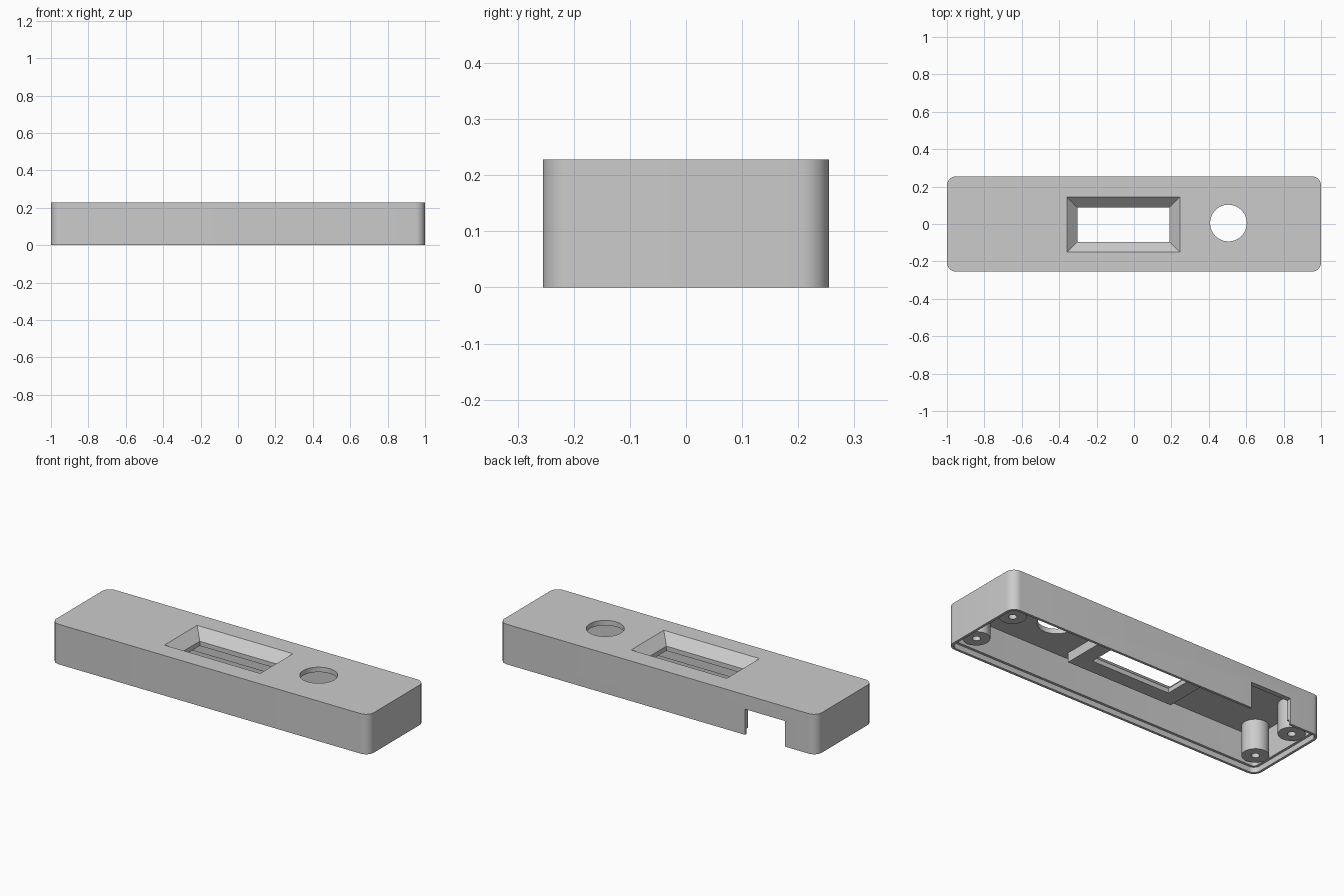
import bpy, bmesh, math

if "Cube" in bpy.data.objects:
    bpy.data.objects.remove(bpy.data.objects["Cube"])

# One flat plastic colour
grey = bpy.data.materials.new("grey plastic")
grey.diffuse_color = (0.6, 0.6, 0.6, 1)
grey.use_nodes = True
grey.node_tree.nodes["Principled BSDF"].inputs["Base Color"].default_value = grey.diffuse_color

HX, HY, H = 1.0, 0.255, 0.228      # half length, half width, height
WALL, LIP, STEP, CEIL = 0.028, 0.014, 0.03, 0.2


def rounded(hx, hy, r, n=10):
    """Rounded rectangle outline, counter-clockwise."""
    pts = []
    for k, (sx, sy) in enumerate([(1, 1), (-1, 1), (-1, -1), (1, -1)]):
        for i in range(n + 1):
            a = math.pi / 2 * (k + i / n)
            pts.append((sx * (hx - r) + r * math.cos(a), sy * (hy - r) + r * math.sin(a)))
    return pts


def rect(x0, x1, y0, y1, grow=0.0):
    return [(x0 - grow, y0 - grow), (x1 + grow, y0 - grow),
            (x1 + grow, y1 + grow), (x0 - grow, y1 + grow)]


def circle(cx, cy, r, n=48):
    return [(cx + r * math.cos(2 * math.pi * i / n), cy + r * math.sin(2 * math.pi * i / n))
            for i in range(n)]


def loft(name, *sections):
    """Closed solid through (outline, z) sections, bottom to top."""
    bm = bmesh.new()
    rings = [[bm.verts.new((x, y, z)) for x, y in pts] for pts, z in sections]
    for a, b in zip(rings, rings[1:]):
        n = len(a)
        for i in range(n):
            j = (i + 1) % n
            bm.faces.new((a[i], a[j], b[j], b[i]))
    bm.faces.new(rings[0][::-1])
    bm.faces.new(rings[-1])
    me = bpy.data.meshes.new(name)
    bm.to_mesh(me)
    bm.free()
    me.materials.append(grey)
    ob = bpy.data.objects.new(name, me)
    bpy.context.collection.objects.link(ob)
    return ob


def combine(body, tool, operation):
    tool.hide_render = True
    mod = body.modifiers.new(tool.name, 'BOOLEAN')
    mod.operation, mod.solver, mod.object = operation, 'EXACT', tool
    bpy.context.view_layer.objects.active = body
    bpy.ops.object.modifier_apply(modifier=mod.name)
    bpy.data.objects.remove(tool)


# Outer shell, hollowed from below with a stepped rim for the lid
outer = rounded(HX, HY, 0.05)
lid_seat = rounded(HX - LIP, HY - LIP, 0.036)
inside = rounded(HX - WALL, HY - WALL, 0.022)
case = loft("enclosure_shell", (outer, 0), (outer, H))
combine(case, loft("cavity", (lid_seat, -0.02), (lid_seat, STEP),
                   (inside, STEP), (inside, CEIL)), 'DIFFERENCE')

# Thick frame under the display window
window = (-0.303, 0.19, -0.095, 0.089)
frame = rect(*window, grow=0.086)
combine(case, loft("window_frame", (frame, 0.147), (frame, 0.214)), 'UNION')

# Four screw bosses with blind pilot holes
for sx in (-1, 1):
    for sy in (-1, 1):
        x, y = sx * 0.905, sy * 0.14
        boss, pilot = circle(x, y, 0.069), circle(x, y, 0.021, 24)
        combine(case, loft("screw_boss", (boss, STEP + 0.001), (boss, 0.214)), 'UNION')
        combine(case, loft("pilot_hole", (pilot, 0), (pilot, 0.17)), 'DIFFERENCE')

# Bevelled display window
slot = rect(*window)
combine(case, loft("window_cut", (slot, 0.1), (slot, 0.173),
                   (rect(*window, grow=0.065), 0.238)), 'DIFFERENCE')

# Round button hole
button = circle(0.505, 0.005, 0.098, 64)
combine(case, loft("button_cut", (button, 0.15), (button, 0.3)), 'DIFFERENCE')

# Cable notch in the back wall
notch = rect(-0.803, -0.55, 0.215, 0.3)
combine(case, loft("notch_cut", (notch, -0.05), (notch, 0.146)), 'DIFFERENCE')

bpy.ops.object.select_all(action='DESELECT')
case.select_set(True)
bpy.context.view_layer.objects.active = case
bpy.ops.object.shade_smooth_by_angle(angle=math.radians(30))
